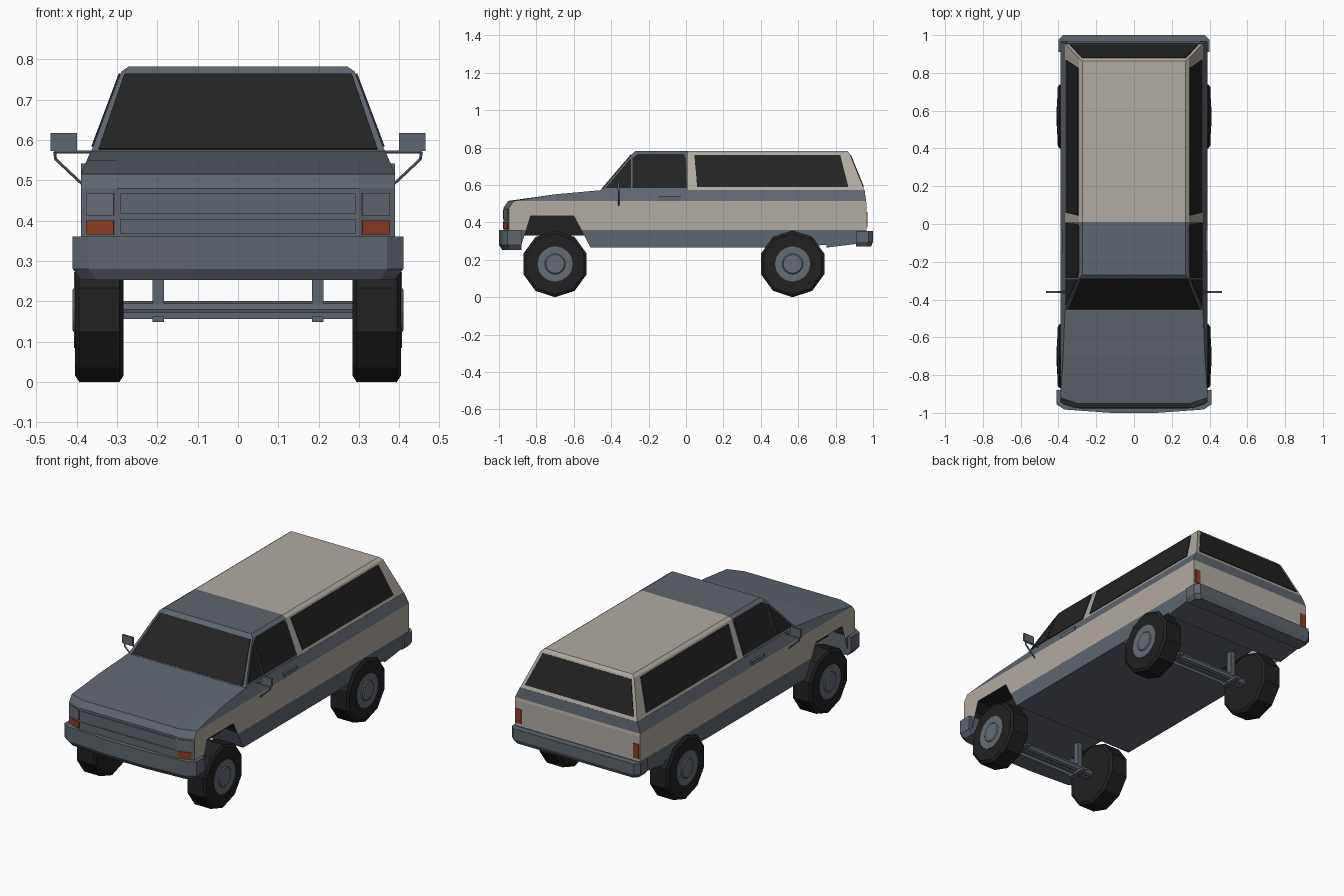
import bpy, bmesh, math
from mathutils import Vector

if "Cube" in bpy.data.objects:
    bpy.data.objects.remove(bpy.data.objects["Cube"])


def material(name, rgb):
    m = bpy.data.materials.new(name)
    m.diffuse_color = (*rgb, 1)
    m.use_nodes = True
    m.node_tree.nodes["Principled BSDF"].inputs["Base Color"].default_value = m.diffuse_color
    return m


GREY = material("slate grey paint", (0.114, 0.132, 0.158))
CREAM = material("cream paint", (0.44, 0.405, 0.36))
GLASS = material("dark glass", (0.017, 0.017, 0.017))
BLACK = material("black rubber", (0.015, 0.015, 0.015))
RIM = material("wheel steel", (0.13, 0.15, 0.175))
AMBER = material("orange lamp", (0.27, 0.045, 0.018))


def finish(name, bm, mats, rule=None):
    bmesh.ops.recalc_face_normals(bm, faces=bm.faces[:])
    bm.normal_update()
    if rule:
        for f in bm.faces:
            f.material_index = rule(f.calc_center_median(), f.normal)
    me = bpy.data.meshes.new(name)
    bm.to_mesh(me)
    bm.free()
    for m in mats:
        me.materials.append(m)
    ob = bpy.data.objects.new(name, me)
    bpy.context.collection.objects.link(ob)
    return ob


def loft(rings):
    """Skin equal-length rings of points, with end caps."""
    bm = bmesh.new()
    vs = [[bm.verts.new(p) for p in r] for r in rings]
    n = len(vs[0])
    for a, b in zip(vs, vs[1:]):
        for i in range(n):
            j = (i + 1) % n
            bm.faces.new((a[i], a[j], b[j], b[i]))
    bm.faces.new(vs[0])
    bm.faces.new(vs[-1])
    return bm


def rect(hx, y0, y1, z, cx=0):
    return [(cx - hx, y0, z), (cx + hx, y0, z), (cx + hx, y1, z), (cx - hx, y1, z)]


def box(name, cx, hx, y0, y1, z0, z1, mats, rule=None):
    return finish(name, loft([rect(hx, y0, y1, z0, cx), rect(hx, y0, y1, z1, cx)]), mats, rule)


def plate(name, pts, mat, d=0.004):
    """Thin plate lying on a surface, standing out by d."""
    p = [Vector(q) for q in pts]
    n = (p[1] - p[0]).cross(p[2] - p[0]).normalized()
    return finish(name, loft([[q - n * d for q in p], [q + n * d for q in p]]), [mat])


def rod(name, a, b, r, mat, n=6):
    a, b = Vector(a), Vector(b)
    q = (b - a).to_track_quat('Z', 'Y')
    ring = [q @ Vector((r * math.cos(2 * math.pi * k / n), r * math.sin(2 * math.pi * k / n), 0))
            for k in range(n)]
    return finish(name, loft([[a + v for v in ring], [b + v for v in ring]]), [mat])


def lathe(name, prof, s, cy, cz, n, mat):
    rings = [[(s * x, cy + r * math.sin(2 * math.pi * k / n), cz - r * math.cos(2 * math.pi * k / n))
              for k in range(n)] for x, r in prof]
    return finish(name, loft(rings), [mat])


# Lower body: side profile with wheel arches, cut at the paint lines
PROFILE = [(-.975, .28), (-.975, .48), (-.95, .515), (-.70, .55), (-.46, .572), (.955, .572),
           (.965, .50), (.965, .29), (.91, .285), (.75, .265), (.75, .40), (.67, .44),
           (.49, .44), (.40, .40), (.40, .31), (.375, .265), (-.51, .265), (-.565, .40),
           (-.60, .435), (-.83, .435), (-.88, .40), (-.88, .28)]
bm = loft([[(x, y, z) for y, z in PROFILE] for x in (-.39, .39)])
bmesh.ops.triangulate(bm, faces=[f for f in bm.faces if len(f.verts) > 4])
for co, no in (((0, 0, .36), (0, 0, 1)), ((0, 0, .515), (0, 0, 1)),
               ((.3, 0, 0), (1, 0, 0)), ((-.3, 0, 0), (1, 0, 0))):
    bmesh.ops.bisect_plane(bm, geom=bm.verts[:] + bm.edges[:] + bm.faces[:],
                           plane_co=co, plane_no=no, dist=1e-5)
for v in bm.verts:
    if abs(v.co.x) > .35:
        if v.co.y < -.94:
            v.co.y += .03
        if v.co.z > .515:
            v.co.x -= math.copysign((v.co.z - .515) * .43, v.co.x)


def body_rule(c, n):
    side = abs(n.x) > .7
    if (side or (n.y > .5 and c.y > .9)) and .36 < c.z < .515:
        return 1
    arch = -.89 < c.y < -.53 or .39 < c.y < .76
    return 2 if arch and not side and .33 < c.z < .45 else 0


finish("lower_body", bm, [GREY, CREAM, BLACK], body_rule)

# Inner wheel wells
for nm, y0, y1 in (("front", -.885, -.52), ("rear", .39, .755)):
    box(nm + "_wheel_well", 0, .27, y0, y1, .33, .45, [GREY, BLACK],
        lambda c, n: int(abs(n.x) > .5))

# Cabin: grey in front, cream hardtop behind
bm = loft([rect(.365, -.455, .955, .57), rect(.29, -.285, .875, .769), rect(.272, -.27, .863, .782)])
bmesh.ops.bisect_plane(bm, geom=bm.verts[:] + bm.edges[:] + bm.faces[:],
                       plane_co=(0, .01, 0), plane_no=(0, 1, 0), dist=1e-5)
finish("cabin", bm, [GREY, CREAM], lambda c, n: int(c.y > .01))


def side_x(z):
    return .365 - (z - .57) * .075 / .199


# Windscreen and rear window
def end_window(name, y0, y1, zb, zt, xb, xt):
    at = lambda z: y0 + (y1 - y0) * (z - .57) / .199
    plate(name, [(-xb, at(zb), zb), (xb, at(zb), zb), (xt, at(zt), zt), (-xt, at(zt), zt)], GLASS)


end_window("windscreen", -.455, -.285, .576, .762, .346, .282)
end_window("rear_window", .955, .875, .590, .760, .338, .275)

# Side windows
WINDOWS = {
    "quarter_window": [(-.43, .583), (-.295, .583), (-.295, .742)],
    "door_window": [(-.285, .583), (.005, .583), (0, .74), (-.01, .764), (-.255, .764), (-.285, .745)],
    "cargo_window": [(.06, .588), (.868, .588), (.825, .758), (.045, .758)],
}
for s, sd in ((-1, "left"), (1, "right")):
    for nm, pts in WINDOWS.items():
        plate(f"{sd}_{nm}", [(s * side_x(z), y, z) for y, z in pts], GLASS)


# Grille panels, lamps
def front_plate(name, x0, x1, z0, z1, mat):
    at = lambda x: -.975 + max(0, abs(x) - .3) / 3
    plate(name, [(x0, at(x0), z0), (x1, at(x1), z0), (x1, at(x1), z1), (x0, at(x0), z1)], mat)


front_plate("upper_grille", -.292, .292, .417, .467, GREY)
front_plate("lower_grille", -.292, .292, .367, .404, GREY)
for s, sd in ((-1, "left"), (1, "right")):
    front_plate(sd + "_headlight", s * .307, s * .376, .412, .469, RIM)
    front_plate(sd + "_indicator", s * .307, s * .376, .365, .400, AMBER)
    box(sd + "_tail_light", s * .366, .017, .955, .970, .375, .455, [AMBER])


# Bumpers, wrapped round the corners and tapered below
def bumper(name, half, yi, levels):
    outline = half + [(-x, y) for x, y in reversed(half)]
    finish(name, loft([[(x * k, yi + (y - yi) * (1 - 3 * (1 - k)), z) for x, y in outline]
                       for z, k in levels]), [GREY])


bumper("front_bumper", [(.41, -.88), (.41, -.955), (.37, -.982), (.12, -1.0)], -.88,
       [(.36, 1), (.28, 1), (.253, .95)])
bumper("rear_bumper", [(.40, .91), (.40, .975), (.375, 1.0)], .91,
       [(.355, 1), (.295, 1), (.272, .96)])

# Wheels, axles and springs
R = .178
for nm, cy in (("front", -.70), ("rear", .57)):
    for s, sd in ((-1, "left"), (1, "right")):
        lathe(f"{nm}_{sd}_tyre", [(.284, .10), (.284, .163), (.294, R), (.394, R), (.404, .163), (.404, .09)],
              s, cy, R, 10, BLACK)
        lathe(f"{nm}_{sd}_rim", [(.38, .094), (.407, .094), (.407, .084), (.406, .056), (.411, .050), (.411, .012)],
              s, cy, R, 16, RIM)
        box(f"{nm}_{sd}_spring_post", s * .198, .014, cy - .016, cy + .016, .148, .335, [GREY])
        box(f"{nm}_{sd}_spring_plate", s * .198, .014, cy - .06, cy + .06, .148, .162, [GREY])
    rod(nm + "_axle", (-.29, cy, .18), (.29, cy, .18), .021, GREY, 8)
    box(nm + "_cross_bar", 0, .285, cy - .03, cy - .012, .156, .172, [GREY])

# Mirrors and door handles
for s, sd in ((-1, "left"), (1, "right")):
    box(sd + "_mirror", s * .4325, .0325, -.366, -.355, .572, .617, [GREY])
    rod(sd + "_mirror_top_arm", (s * .36, -.36, .570), (s * .457, -.36, .570), .004, GREY)
    rod(sd + "_mirror_brace_end", (s * .455, -.36, .570), (s * .452, -.36, .550), .004, GREY)
    rod(sd + "_mirror_brace", (s * .452, -.36, .552), (s * .386, -.36, .490), .004, GREY)
    box(sd + "_door_handle", s * .380, .010, -.145, -.03, .518, .542, [GREY])
